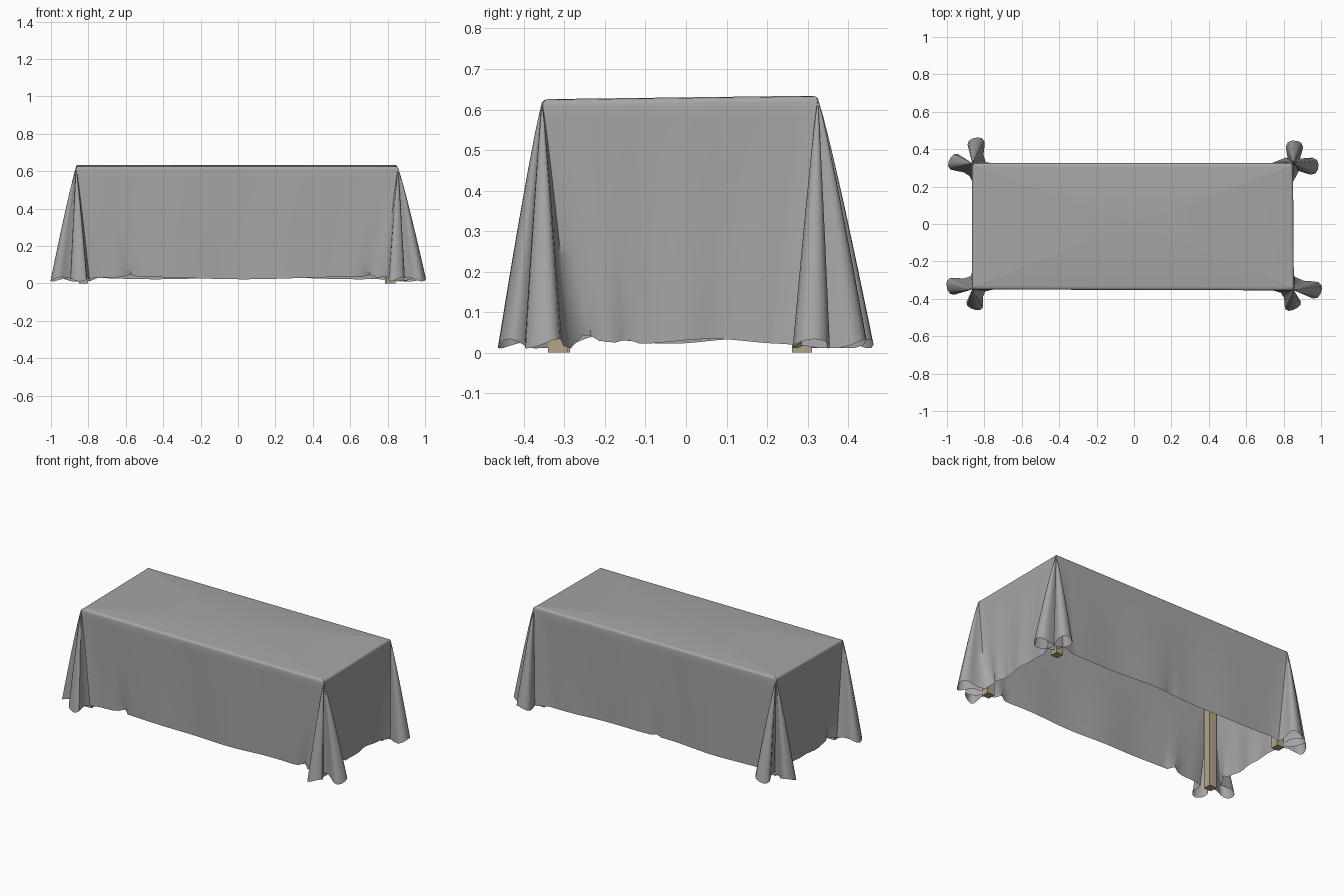
import bpy, bmesh, math
from mathutils import Vector

cube = bpy.data.objects.get("Cube")
if cube:
    bpy.data.objects.remove(cube, do_unlink=True)


def material(name, rgb):
    m = bpy.data.materials.new(name)
    m.use_nodes = True
    m.diffuse_color = (*rgb, 1)
    m.node_tree.nodes["Principled BSDF"].inputs["Base Color"].default_value = (*rgb, 1)
    return m


GREY = material("grey cloth", (0.38, 0.38, 0.38))
TAN = material("tan wood", (0.45, 0.38, 0.25))


def finish(bm, name, mat):
    mesh = bpy.data.meshes.new(name)
    bmesh.ops.recalc_face_normals(bm, faces=bm.faces[:])
    bm.to_mesh(mesh)
    bm.free()
    mesh.materials.append(mat)
    ob = bpy.data.objects.new(name, mesh)
    bpy.context.collection.objects.link(ob)
    return ob


def box(name, lo, hi, mat):
    lo, hi = Vector(lo), Vector(hi)
    bm = bmesh.new()
    bmesh.ops.create_cube(bm, size=1)
    for v in bm.verts:
        v.co = (lo + hi) / 2 + v.co * (hi - lo)
    return finish(bm, name, mat)


# Table corners, counter-clockwise, each with the tips of its two hanging folds
CORNERS = [
    ((-0.865, -0.35), (-1.0, -0.34), (-0.86, -0.455)),
    ((0.855, -0.355), (0.86, -0.455), (1.0, -0.365)),
    ((0.85, 0.325), (0.86, 0.445), (0.985, 0.305)),
    ((-0.865, 0.325), (-0.985, 0.345), (-0.85, 0.46)),
]
CORNERS = [tuple(Vector(p) for p in c) for c in CORNERS]
CORNERS[3] = (CORNERS[3][0], CORNERS[3][2], CORNERS[3][1])
# Fold outline: distance along the fold, sideways offset
HALF = [(0, 0.03), (0.3, 0.027), (0.6, 0.04), (0.8, 0.046), (0.94, 0.036), (1, 0.014)]
LOBE = [(u, -v) for u, v in HALF] + [(u, v) for u, v in reversed(HALF)]
# Small creases at the hem of each wall: fraction along wall, depth
CREASES = [[(0.13, 0.035), (0.95, 0.03)], [(0.06, 0.03), (0.25, 0.02)],
           [(0.5, 0.012)], [(0.9, 0.02)]]
TOP = 0.63


def fold(corner, tip, inward):
    """Hem points of one fold that starts beside the corner."""
    root = corner + inward * 0.042
    d = tip - root
    length = d.length
    d.normalize()
    side = Vector((-d.y, d.x))
    return [root + d * (u * length) + side * v for u, v in LOBE]


# Each column of the cloth runs from a top point to a hem point
columns = []
for i, (corner, tip_a, tip_b) in enumerate(CORNERS):
    prev, nxt = CORNERS[i - 1][0], CORNERS[(i + 1) % 4][0]
    back, ahead = (prev - corner).normalized(), (nxt - corner).normalized()
    slit = corner + (back + ahead) * 0.035
    hem = fold(corner, tip_a, back) + [slit] + fold(corner, tip_b, ahead)
    for k, p in enumerate(hem):
        z = 0.022 + 0.012 * math.sin(k * 0.9 + i * 1.7)
        columns.append((corner + (p - corner) * 0.02, p, Vector((0, 0)), z))
    # Wall between this corner and the next
    span = nxt - corner
    normal = Vector((-ahead.y, ahead.x))
    n = 44 if i % 2 == 0 else 26
    for k in range(1, n):
        f = k / n
        g = 0.08 / span.length
        top = corner + span * f
        p = corner + span * (g + (1 - 2 * g) * f)
        ripple = 0.006 * (1 + math.sin(f * 17 + i * 2)) * math.sin(math.pi * f)
        crease = sum(a * math.exp(-((f - c) * span.length / 0.022) ** 2)
                     for c, a in CREASES[i])
        z = 0.028 + 0.006 * math.sin(f * 9 + i * 2) + 0.5 * crease
        columns.append((top, p + normal * ripple, normal * crease, z))

# Cloth: top sheet, rounded rim and walls that spread into folds
bm = bmesh.new()
rings = []


def lift(p):
    return TOP + 0.012 * p.y


for inset, drop in ((0.02, 0.0), (0.008, 0.002), (0.002, 0.007)):
    rings.append([bm.verts.new((t.x * (1 - inset / 0.86), t.y * (1 - inset / 0.34),
                                lift(t) - drop)) for t, p, c, z in columns])
ROWS = 16
for r in range(ROWS + 1):
    s = r / ROWS
    ring = []
    for t, p, c, z in columns:
        q = t.lerp(p, s ** 0.9) + c * s ** 5
        ring.append(bm.verts.new((q.x, q.y, (lift(t) - 0.015) * (1 - s) + z * s)))
    rings.append(ring)
for a, b in zip(rings, rings[1:]):
    for k in range(len(a)):
        m = (k + 1) % len(a)
        bm.faces.new((a[k], b[k], b[m], a[m]))
centre = bm.verts.new((0, 0, TOP))
for k in range(len(rings[0])):
    bm.faces.new((centre, rings[0][k], rings[0][(k + 1) % len(rings[0])]))
cloth = finish(bm, "tablecloth", GREY)
bpy.ops.object.select_all(action='DESELECT')
cloth.select_set(True)
bpy.context.view_layer.objects.active = cloth
bpy.ops.object.shade_smooth_by_angle(angle=math.radians(50))

# Table under the cloth
box("table_top", (-0.84, -0.33, 0.575), (0.83, 0.305, 0.61), TAN)
for (corner, _, _), name in zip(CORNERS, ("front_right", "front_left", "back_left", "back_right")):
    sx, sy = math.copysign(1, corner.x), math.copysign(1, corner.y)
    outer = corner - Vector((sx, sy)) * 0.014
    inner = outer - Vector((sx, sy)) * 0.05
    box(name + "_leg", (min(outer.x, inner.x), min(outer.y, inner.y), 0),
        (max(outer.x, inner.x), max(outer.y, inner.y), 0.58), TAN)
